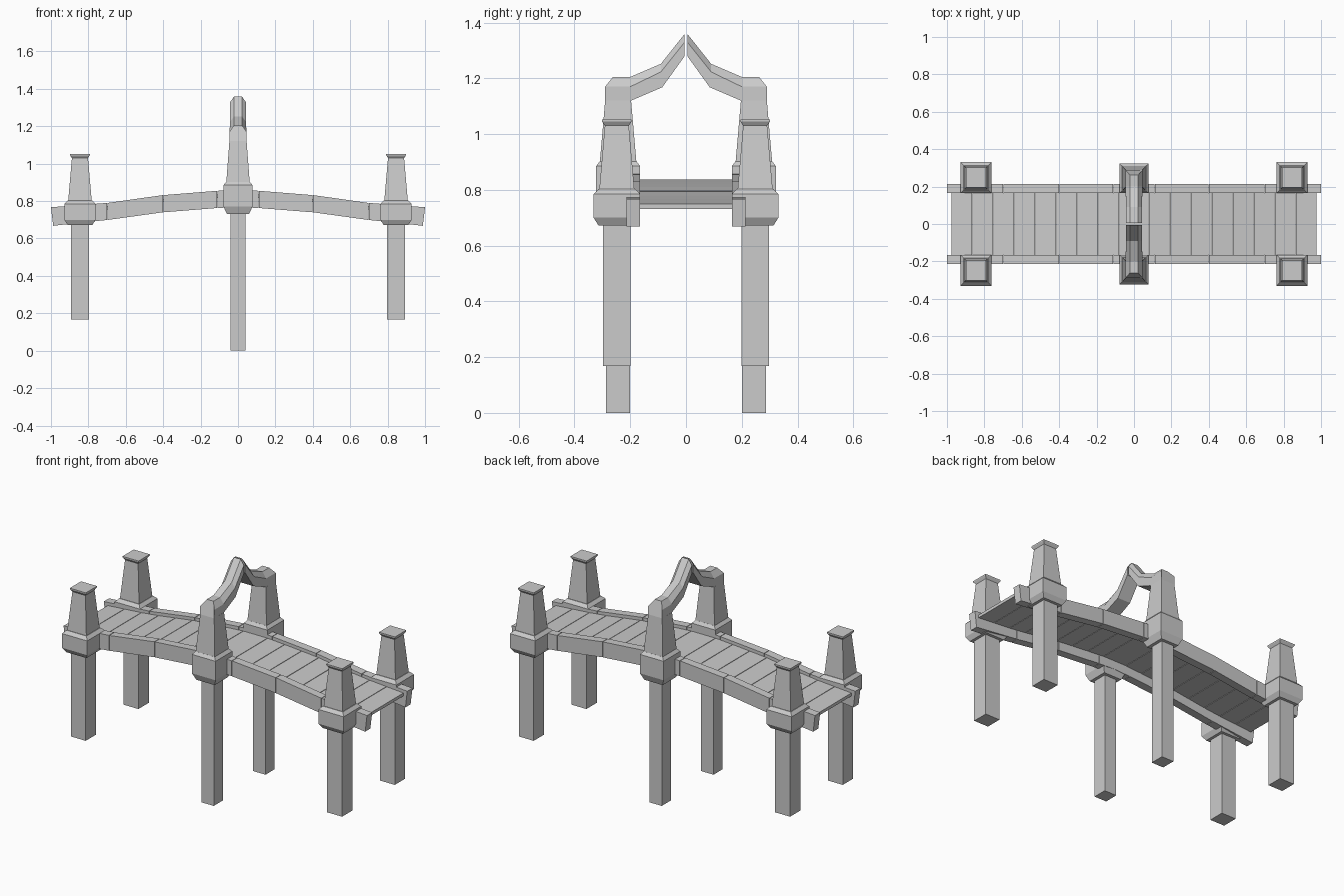
import bpy, bmesh

if "Cube" in bpy.data.objects:
    bpy.data.objects.remove(bpy.data.objects["Cube"])

def loft(name, rings):
    """Skin a list of equal-length point rings and cap both ends."""
    bm = bmesh.new()
    vs = [[bm.verts.new(p) for p in r] for r in rings]
    n = len(rings[0])
    for a, b in zip(vs, vs[1:]):
        for i in range(n):
            j = (i + 1) % n
            bm.faces.new((a[i], a[j], b[j], b[i]))
    bm.faces.new(vs[0])
    bm.faces.new(vs[-1])
    bmesh.ops.recalc_face_normals(bm, faces=bm.faces)
    me = bpy.data.meshes.new(name)
    bm.to_mesh(me)
    bm.free()
    ob = bpy.data.objects.new(name, me)
    bpy.context.collection.objects.link(ob)
    return ob

def tower(name, x, y, sections):
    """Rectangular stack; sections are (z, half_x, half_y)."""
    return loft(name, [[(x - hx, y - hy, z), (x + hx, y - hy, z),
                        (x + hx, y + hy, z), (x - hx, y + hy, z)]
                       for z, hx, hy in sections])

# bridge curve: x, rail top, rail bottom
CURVE = [(0, .860, .768), (.11, .855, .763), (.4, .832, .740),
         (.7, .790, .699), (1.0, .767, .668)]

def rail_top(x):
    x = abs(x)
    for (x0, a, _), (x1, b, _) in zip(CURVE, CURVE[1:]):
        if x <= x1:
            return a + (b - a) * (x - x0) / (x1 - x0)
    return CURVE[-1][1]

def section(x, xb, y0, y1, zt, zb):
    return [(x, y0, zt), (x, y1, zt), (xb, y1, zb), (xb, y0, zb)]

for s in (-1, 1):
    # end posts: leg, collar block, tapered shaft, flared cap
    for sx in (-1, 1):
        x, y = sx * .845, s * .248
        tower("end_leg", x, y, [(.168, .049, .049), (.69, .049, .049)])
        tower("end_collar", x, y, [(.672, .066, .066), (.70, .083, .083),
                                   (.785, .083, .083), (.803, .066, .066)])
        tower("end_shaft", x, y, [(.80, .063, .063), (1.03, .043, .043),
                                  (1.045, .053, .053), (1.052, .053, .053)])

    # middle posts
    y = s * .2435
    tower("middle_leg", 0, y, [(0, .041, .043), (.75, .041, .043)])
    tower("middle_collar", 0, y, [(.732, .06, .062), (.772, .078, .079),
                                  (.885, .078, .079), (.902, .063, .066)])
    tower("middle_shaft", 0, y, [(.895, .063, .066), (1.12, .046, .0465)])

    # half of the pointed arch: half width, then bottom / shoulder / ridge (y, z)
    arch = [(.046, (.290, 1.12), (.290, 1.17), (.262, 1.205)),
            (.045, (.197, 1.12), (.200, 1.17), (.200, 1.205)),
            (.043, (.085, 1.168), (.090, 1.223), (.090, 1.252)),
            (.043, (.006, 1.278), (.006, 1.328), (.006, 1.358))]
    loft("arch_half", [[(-w, s * b[0], b[1]), (w, s * b[0], b[1]),
                        (w, s * m[0], m[1]), (.022, s * t[0], t[1]),
                        (-.022, s * t[0], t[1]), (-w, s * m[0], m[1])]
                       for w, b, m, t in arch])

    # side rails in jointed segments
    y0, y1 = s * .165, s * .214
    g = .0015
    loft("rail_middle", [section(x, x, y0, y1, rail_top(x), rail_top(x) - .092)
                         for x in (-.11 + g, 0, .11 - g)])
    for sx in (-1, 1):
        for (xa, ta, ba), (xb, tb, bb) in zip(CURVE[1:], CURVE[2:]):
            end_low = .988 if xb == 1.0 else xb - g
            end_top = 1.0 if xb == 1.0 else xb - g
            loft("rail_segment",
                 [section(sx * (xa + g), sx * (xa + g), y0, y1, ta, ba),
                  section(sx * end_top, sx * end_low, y0, y1, tb, bb)])

# deck planks following the rail curve
def plank(xa, xb):
    g = .0015
    loft("deck_plank", [section(x, x, -.166, .166, rail_top(x) - .019, rail_top(x) - .037)
                        for x in (xa + g, xb - g)])

plank(-.08, .08)
for k in range(8):
    a, b = .08 + .112 * k, .08 + .112 * (k + 1)
    plank(a, b)
    plank(-b, -a)
